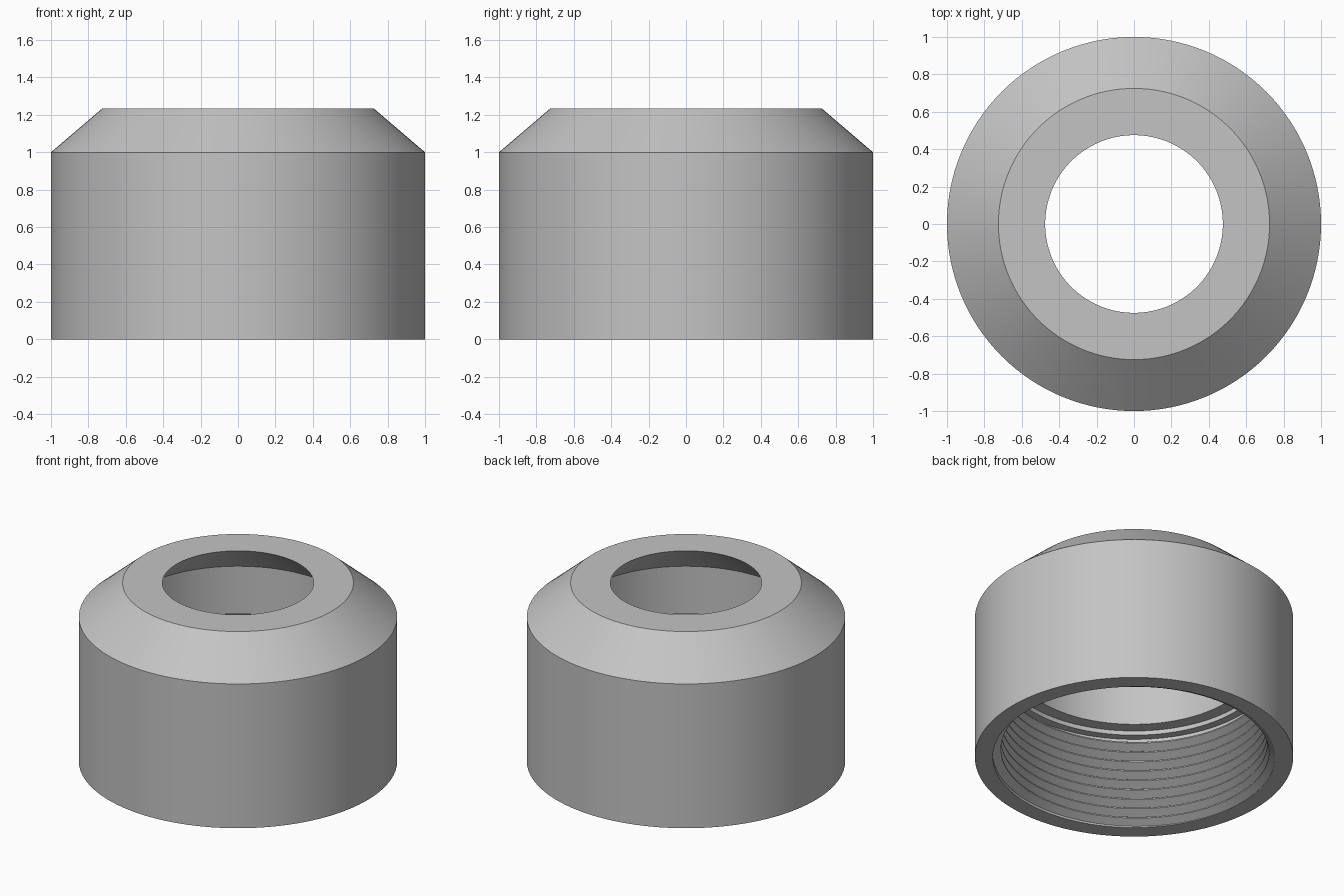
import bpy
import bmesh
from math import cos, sin, pi, radians

SEGMENTS = 128
ROOT, CREST = 0.887, 0.836      # thread radii
PITCH, THREAD_TOP = 0.068, 0.64

cube = bpy.data.objects.get("Cube")
if cube:
    bpy.data.objects.remove(cube, do_unlink=True)

grey = bpy.data.materials.new("plain grey")
grey.use_nodes = True
colour = (0.55, 0.55, 0.55, 1)
grey.diffuse_color = colour
grey.node_tree.nodes["Principled BSDF"].inputs["Base Color"].default_value = colour


def sweep(name, rings, closed):
    """Skin a row of closed cross-sections into one mesh object."""
    bm = bmesh.new()
    rows = [[bm.verts.new(p) for p in ring] for ring in rings]
    pairs = list(zip(rows, rows[1:]))
    if closed:
        pairs.append((rows[-1], rows[0]))
    else:
        bm.faces.new(rows[0])
        bm.faces.new(rows[-1])
    count = len(rows[0])
    for a, b in pairs:
        for i in range(count):
            j = (i + 1) % count
            bm.faces.new((a[i], a[j], b[j], b[i]))
    bmesh.ops.recalc_face_normals(bm, faces=bm.faces)
    mesh = bpy.data.meshes.new(name)
    bm.to_mesh(mesh)
    bm.free()
    mesh.materials.append(grey)
    obj = bpy.data.objects.new(name, mesh)
    bpy.context.collection.objects.link(obj)
    bpy.ops.object.select_all(action="DESELECT")
    obj.select_set(True)
    bpy.context.view_layer.objects.active = obj
    bpy.ops.object.shade_smooth_by_angle(angle=radians(25))
    return obj


def polar(r, angle, z):
    return (r * cos(angle), r * sin(angle), z)


# Cap shell: straight skirt, sloped shoulder, open top and stepped bore
profile = [(ROOT, 0), (1, 0), (1, 1), (0.725, 1.235), (0.475, 1.235),
           (0.75, 1), (0.75, 0.67), (0.834, 0.67), (0.834, THREAD_TOP),
           (ROOT, THREAD_TOP)]
sweep("cap_shell",
      [[polar(r, 2 * pi * s / SEGMENTS, z) for r, z in profile]
       for s in range(SEGMENTS)], closed=True)

# Internal thread: a helical ridge that fades in at the mouth
rings = []
turns = THREAD_TOP / PITCH
for s in range(int(turns * SEGMENTS)):
    angle = 2 * pi * s / SEGMENTS
    middle = PITCH * s / SEGMENTS
    fade = min(1, 2 * middle / PITCH)
    crest = ROOT - (ROOT - CREST) * fade
    section = [(ROOT + 0.01, -0.5), (ROOT, -0.5), (crest, -0.06),
               (crest, 0.06), (ROOT, 0.5), (ROOT + 0.01, 0.5)]
    rings.append([polar(r, angle, min(max(middle + k * PITCH, 0.002), THREAD_TOP + 0.01))
                  for r, k in section])
sweep("inner_thread", rings, closed=False)
